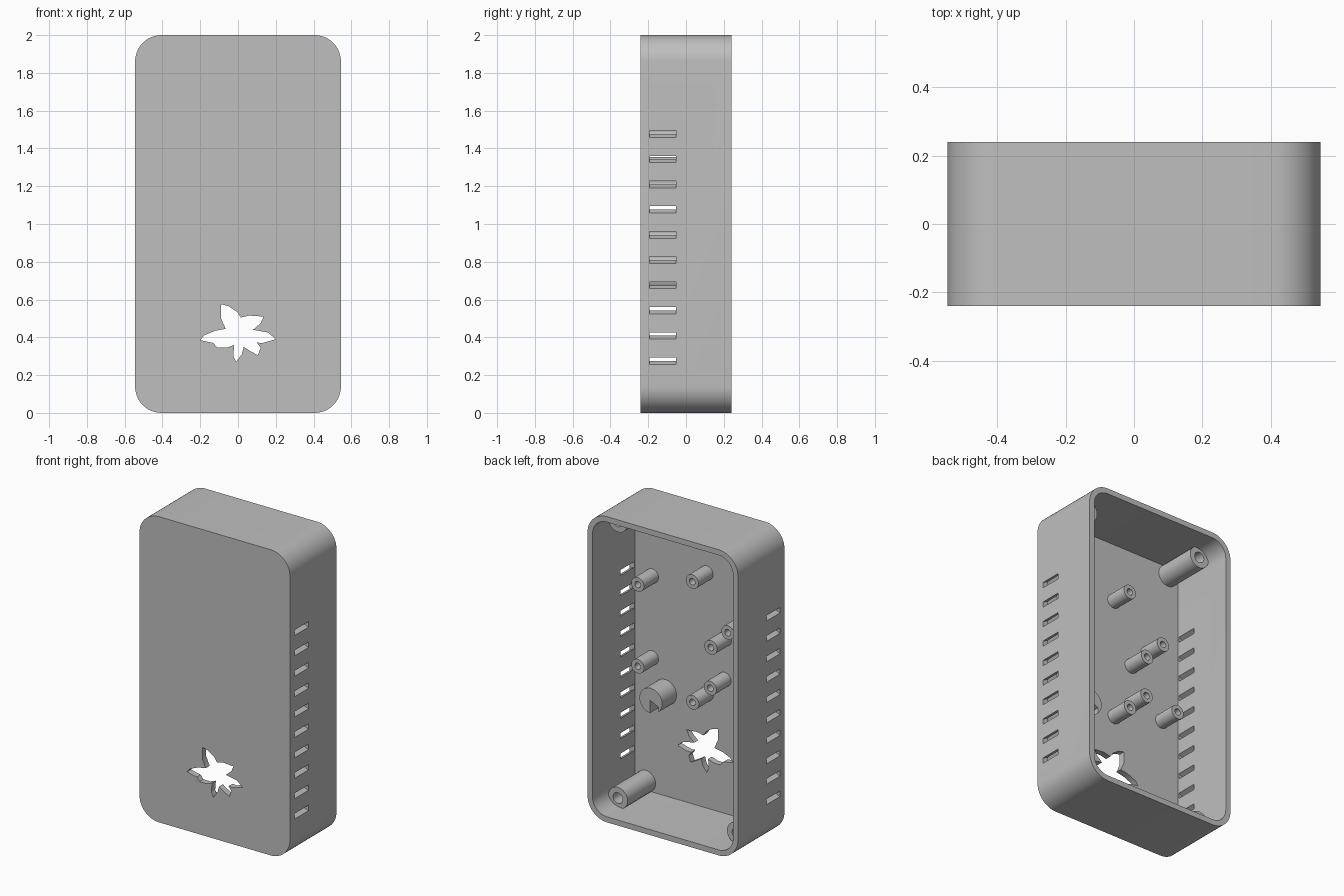
import bpy, bmesh
from math import sin, cos, pi
from mathutils import Vector

cube = bpy.data.objects.get("Cube")
if cube:
    bpy.data.objects.remove(cube, do_unlink=True)

grey = bpy.data.materials.new("plain grey")
grey.use_nodes = True
grey.diffuse_color = (0.52, 0.52, 0.52, 1)
grey.node_tree.nodes["Principled BSDF"].inputs["Base Color"].default_value = grey.diffuse_color

HALF_W, HALF_D, HEIGHT = 0.545, 0.24, 2.0
WALL, CORNER = 0.036, 0.14
FLOOR = -0.2


def make_object(name, bm):
    bmesh.ops.recalc_face_normals(bm, faces=bm.faces)
    mesh = bpy.data.meshes.new(name)
    bm.to_mesh(mesh)
    bm.free()
    mesh.materials.append(grey)
    obj = bpy.data.objects.new(name, mesh)
    bpy.context.collection.objects.link(obj)
    return obj


def add_prism(bm, points, push):
    """Closed prism: a planar loop of points pushed along a vector."""
    near = [bm.verts.new(p) for p in points]
    far = [bm.verts.new(Vector(p) + Vector(push)) for p in points]
    bm.faces.new(near)
    bm.faces.new(far[::-1])
    for i in range(len(near)):
        j = (i + 1) % len(near)
        bm.faces.new((near[i], near[j], far[j], far[i]))


def rounded_block(name, inset, y0, y1, steps=12):
    w, radius = HALF_W - CORNER, CORNER - inset
    h = HEIGHT / 2 - CORNER
    loop = []
    for corner, (sx, sz) in enumerate([(1, 1), (-1, 1), (-1, -1), (1, -1)]):
        for k in range(steps + 1):
            a = (corner + k / steps) * pi / 2
            loop.append((sx * w + radius * cos(a), y0,
                         HEIGHT / 2 + sz * h + radius * sin(a)))
    bm = bmesh.new()
    add_prism(bm, loop, (0, y1 - y0, 0))
    return make_object(name, bm)


def activate(obj):
    bpy.ops.object.select_all(action='DESELECT')
    obj.select_set(True)
    bpy.context.view_layer.objects.active = obj


def cut(obj, cutter):
    mod = obj.modifiers.new("cut", 'BOOLEAN')
    mod.operation, mod.solver, mod.object = 'DIFFERENCE', 'EXACT', cutter
    activate(obj)
    bpy.ops.object.modifier_apply(modifier=mod.name)
    bpy.data.objects.remove(cutter, do_unlink=True)


def smooth(obj):
    activate(obj)
    bpy.ops.object.shade_smooth_by_angle(angle=pi / 6)


def post(name, x, z, tip, radius, bore, sides=32):
    """Round post standing on the front wall, with an optional blind bore."""
    base = FLOOR - 0.02
    rings = [(radius, base), (radius, tip)]
    if bore:
        rings += [(bore, tip), (bore, FLOOR + 0.01)]
    bm = bmesh.new()
    loops = [[bm.verts.new((x + r * cos(2 * pi * k / sides), y,
                            z + r * sin(2 * pi * k / sides)))
              for k in range(sides)] for r, y in rings]
    for lower, upper in zip(loops, loops[1:]):
        for k in range(sides):
            n = (k + 1) % sides
            bm.faces.new((lower[k], lower[n], upper[n], upper[k]))
    bm.faces.new(loops[0])
    bm.faces.new(loops[-1])
    return make_object(name, bm)


# Case shell, open at the back
case = rounded_block("case_shell", 0, -HALF_D, HALF_D)
cut(case, rounded_block("cavity_cutter", WALL, FLOOR, HALF_D + 0.1))

# Ventilation slots, sloping upward into the case on both sides
bm = bmesh.new()
for side in (-1, 1):
    for i in range(10):
        z = 0.275 + i * 0.1335
        out, inn = side * (HALF_W + WALL), side * (HALF_W - 2 * WALL)
        add_prism(bm, [(out, -0.192, z - 0.036), (out, -0.192, z),
                       (inn, -0.192, z + 0.054), (inn, -0.192, z + 0.018)],
                  (0, 0.14, 0))
cut(case, make_object("slot_cutter", bm))

# Leaf-shaped opening in the front wall
leaf = [(-.09, .575), (-.05, .565), (-.005, .535), (.015, .505), (.06, .515),
        (.135, .51), (.12, .475), (.08, .44), (.16, .425), (.2, .39),
        (.13, .37), (.1, .372), (.12, .345), (.105, .305), (.06, .33),
        (.03, .35), (.02, .31), (-.01, .27), (-.025, .3), (-.02, .36),
        (-.06, .345), (-.11, .345), (-.13, .37), (-.2, .385), (-.18, .41),
        (-.12, .435), (-.065, .445), (-.09, .5)]
bm = bmesh.new()
add_prism(bm, [(x, -0.3, z) for x, z in leaf], (0, 0.15, 0))
cut(case, make_object("leaf_cutter", bm))
smooth(case)

# Board standoffs
standoffs = [(.385, 1.45), (-.01, 1.575), (-.267, 1.31), (-.144, 1.18),
             (.385, .915), (-.14, .913), (-.012, .785), (-.38, .89)]
for x, z in standoffs:
    smooth(post("board_standoff", x, z, -0.05, 0.046, 0.021))

# Long screw posts in the corners
for x in (-0.43, 0.43):
    for z in (0.095, HEIGHT - 0.095):
        smooth(post("corner_screw_post", x, z, 0.09, 0.07, 0.035))

# Notched round holder
holder = post("notched_holder", 0.29, 0.715, -0.05, 0.082, 0)
bm = bmesh.new()
add_prism(bm, [(0.235, -0.13, 0.6), (0.295, -0.13, 0.6),
               (0.295, -0.13, 0.715), (0.235, -0.13, 0.69)], (0, 0.2, 0))
cut(holder, make_object("notch_cutter", bm))
smooth(holder)
